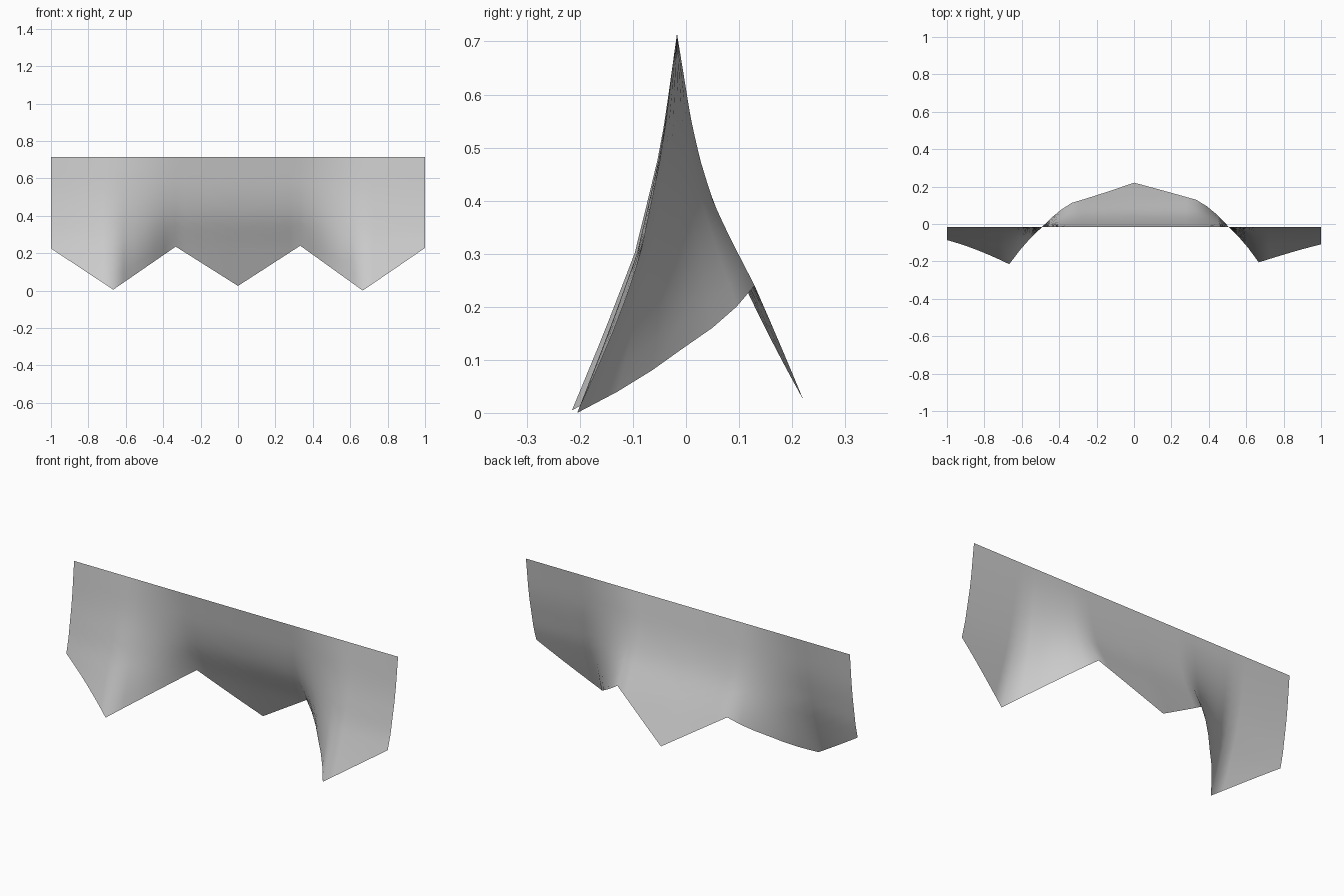
import bpy, bmesh

if "Cube" in bpy.data.objects:
    bpy.data.objects.remove(bpy.data.objects["Cube"])

HEIGHT, TOP_Y = 0.715, -0.017
# Knots along the width: x, height of lower edge, billow (+ back, - front)
KNOTS = [(-1, 0.225, -0.63), (-0.667, 0.005, -1.0), (-0.333, 0.235, 0.9), (0, 0.025, 1.0),
         (0.333, 0.24, 1.03), (0.667, 0.0, -0.94), (1, 0.228, -0.85)]
# Drop below the top edge -> sideways distance
BACK = [(0, 0), (0.165, 0.026), (0.245, 0.044), (0.325, 0.069), (0.395, 0.102), (0.475, 0.142), (0.69, 0.238)]
FRONT = [(0, 0), (0.165, 0.023), (0.245, 0.038), (0.415, 0.08), (0.565, 0.138), (0.715, 0.2)]
STEPS, ROWS = 6, 12


def lerp_table(table, t):
    for (a, va), (b, vb) in zip(table, table[1:]):
        if t <= b:
            return va + (vb - va) * (t - a) / (b - a)
    return table[-1][1]


# Hanging cloth with a zigzag lower edge
bm = bmesh.new()
columns = []
for i in range((len(KNOTS) - 1) * STEPS + 1):
    k = min(i // STEPS, len(KNOTS) - 2)
    f = i / STEPS - k
    x, low, billow = (p + (q - p) * f for p, q in zip(KNOTS[k], KNOTS[k + 1]))
    col = []
    for r in range(ROWS + 1):
        drop = (HEIGHT - low) * r / ROWS
        y = TOP_Y + billow * lerp_table(BACK if billow > 0 else FRONT, drop)
        col.append(bm.verts.new((x, y, HEIGHT - drop)))
    columns.append(col)
for a, b in zip(columns, columns[1:]):
    for r in range(ROWS):
        bm.faces.new((a[r], a[r + 1], b[r + 1], b[r])).smooth = True

mesh = bpy.data.meshes.new("cloth_banner")
bm.to_mesh(mesh)
bm.free()
cloth = bpy.data.objects.new("cloth_banner", mesh)
bpy.context.collection.objects.link(cloth)

grey = bpy.data.materials.new("light_grey")
grey.diffuse_color = (0.6, 0.6, 0.6, 1)
grey.use_nodes = True
grey.node_tree.nodes["Principled BSDF"].inputs["Base Color"].default_value = grey.diffuse_color
mesh.materials.append(grey)
